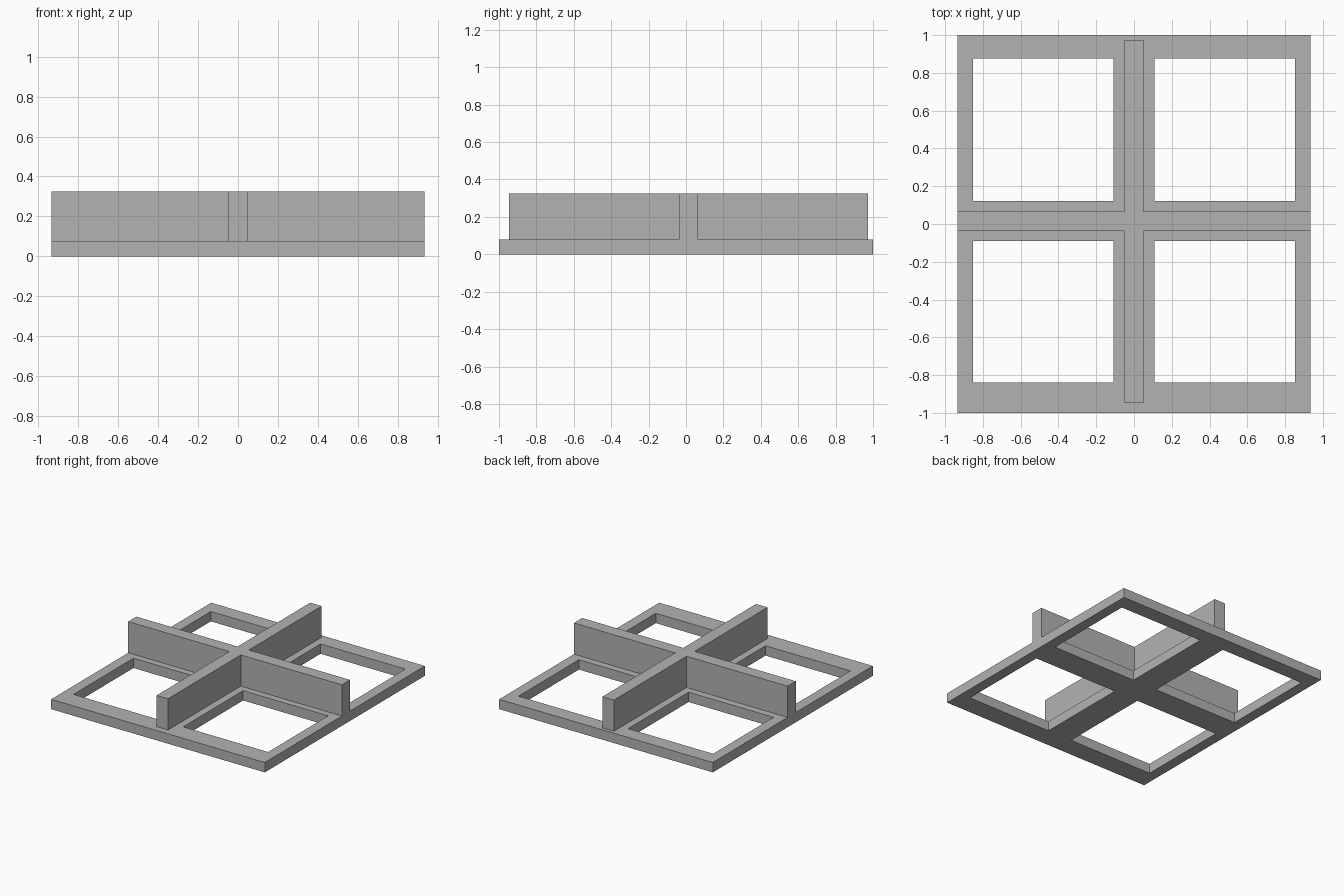
import bpy
import bmesh

cube = bpy.data.objects.get("Cube")
if cube:
    bpy.data.objects.remove(cube)

# Plan lines: outer edge, windows, wall ends and wall sides
XS = [-0.935, -0.852, -0.108, -0.05, 0.05, 0.108, 0.852, 0.935]
YS = [-1, -0.947, -0.84, -0.09, -0.037, 0.065, 0.122, 0.877, 0.973, 1]
BASE_TOP, WALL_TOP = 0.078, 0.325


def in_window(x, y):
    return 0.108 < abs(x) < 0.852 and (-0.84 < y < -0.09 or 0.122 < y < 0.877)


def in_wall(x, y):
    return -0.037 < y < 0.065 or (abs(x) < 0.05 and -0.947 < y < 0.973)


def raise_faces(bm, faces, height):
    """Extrude a flat region upward and return its new cap faces."""
    result = bmesh.ops.extrude_face_region(bm, geom=faces)["geom"]
    verts = [g for g in result if isinstance(g, bmesh.types.BMVert)]
    bmesh.ops.translate(bm, verts=verts, vec=(0, 0, height))
    return [g for g in result if isinstance(g, bmesh.types.BMFace)]


# Plan of the frame with four openings
bm = bmesh.new()
grid = [[bm.verts.new((x, y, 0)) for y in YS] for x in XS]
plan = []
for i in range(len(XS) - 1):
    for j in range(len(YS) - 1):
        x, y = (XS[i] + XS[i + 1]) / 2, (YS[j] + YS[j + 1]) / 2
        if not in_window(x, y):
            plan.append(bm.faces.new((grid[i][j], grid[i + 1][j],
                                      grid[i + 1][j + 1], grid[i][j + 1])))
loose = [v for v in bm.verts if not v.link_faces]
bmesh.ops.delete(bm, geom=loose, context="VERTS")

# Base frame, keeping its underside closed
bottom = bmesh.ops.duplicate(bm, geom=plan)["geom"]
top = raise_faces(bm, plan, BASE_TOP)
bmesh.ops.delete(bm, geom=[f for f in plan if f.is_valid], context="FACES_ONLY")
bmesh.ops.remove_doubles(bm, verts=bm.verts, dist=0.0001)

# Crossed walls rising from the frame
cross = [f for f in bm.faces
         if f.calc_center_median().z > BASE_TOP - 0.001
         and in_wall(*f.calc_center_median().xy)]
raise_faces(bm, cross, WALL_TOP - BASE_TOP)
bmesh.ops.delete(bm, geom=[f for f in cross if f.is_valid], context="FACES_ONLY")

# Merge flat neighbours and orient the surface
bmesh.ops.recalc_face_normals(bm, faces=bm.faces)
bmesh.ops.dissolve_limit(bm, angle_limit=0.01, verts=bm.verts, edges=bm.edges)

mesh = bpy.data.meshes.new("cross_frame")
bm.to_mesh(mesh)
bm.free()
frame = bpy.data.objects.new("cross_frame", mesh)
bpy.context.collection.objects.link(frame)

# Plain grey material
grey = bpy.data.materials.new("plain_grey")
grey.use_nodes = True
color = (0.45, 0.45, 0.45, 1)
grey.diffuse_color = color
grey.node_tree.nodes["Principled BSDF"].inputs["Base Color"].default_value = color
mesh.materials.append(grey)
